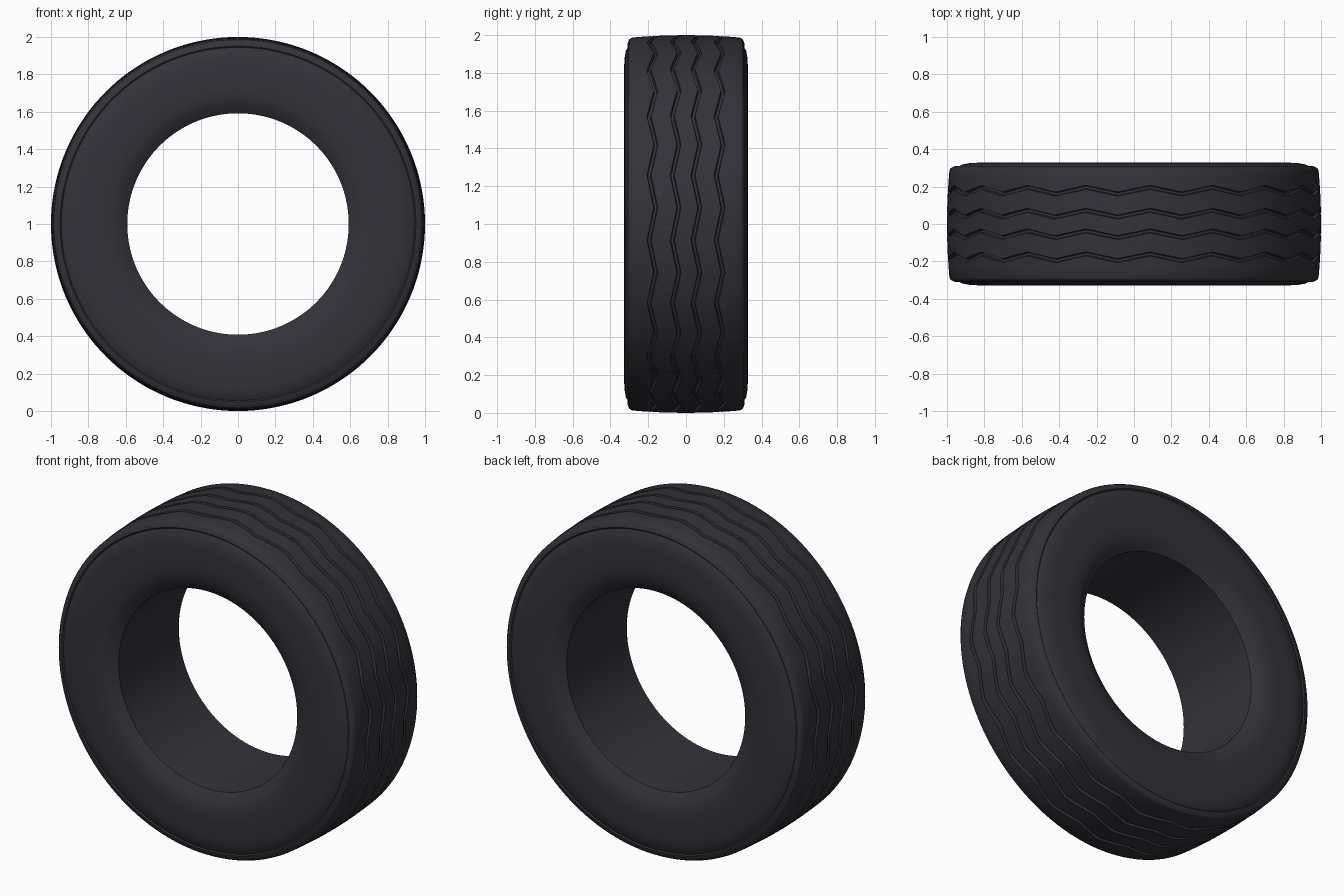
import bpy
import bmesh
import math

cube = bpy.data.objects.get("Cube")
if cube:
    bpy.data.objects.remove(cube, do_unlink=True)

SEGMENTS = 144          # divisions around the wheel axis
ZIG_STEPS = 8           # divisions per full tread zigzag
ZIG_AMPLITUDE = 0.018
GROOVE_HALF_WIDTH = 0.011
GROOVE_DEPTH = 0.02

# Rubber material
rubber = bpy.data.materials.new("dark rubber")
rubber.use_nodes = True
colour = (0.032, 0.032, 0.041, 1.0)
rubber.diffuse_color = colour
shader = rubber.node_tree.nodes["Principled BSDF"]
shader.inputs["Base Color"].default_value = colour
shader.inputs["Roughness"].default_value = 0.8


def crown(y):
    """Radius of the slightly domed tread."""
    return 1.0 - 0.013 * (y / 0.285) ** 2


def groove(centre):
    """Cross-section of one tread groove; every point follows the zigzag."""
    w = GROOVE_HALF_WIDTH
    offsets = [(w, 0), (w * 0.6, GROOVE_DEPTH), (-w * 0.6, GROOVE_DEPTH), (-w, 0)]
    return [(centre + dy, crown(centre + dy) - d, 1) for dy, d in offsets]


# Half cross-section from bore to shoulder: (y, radius, zigzag weight)
side = [(0.285, 0.592, 0), (0.318, 0.640, 0), (0.322, 0.655, 0),
        (0.327, 0.665, 0), (0.328, 0.75, 0), (0.328, 0.83, 0),
        (0.325, 0.88, 0), (0.319, 0.915, 0), (0.304, 0.944, 0),
        (0.310, 0.951, 0), (0.306, 0.967, 0), (0.298, 0.980, 0),
        (0.285, 0.987, 0)]
half = side + [(0.23, crown(0.23), 0)] + groove(0.178)
half += [(0.117, crown(0.117), 0)] + groove(0.055)
profile = half + [(0, 1, 0)] + [(-y, r, z) for y, r, z in reversed(half)]


def zigzag(i):
    """Triangle wave between -1 and 1."""
    phase = (i + ZIG_STEPS / 4) % ZIG_STEPS / ZIG_STEPS
    return 1 - abs(4 * phase - 2)


# Revolve the cross-section about the wheel axis
bm = bmesh.new()
rings = []
for i in range(SEGMENTS):
    a = math.tau * i / SEGMENTS
    shift = ZIG_AMPLITUDE * zigzag(i)
    rings.append([bm.verts.new((r * math.cos(a), y + shift * z, 1 + r * math.sin(a)))
                  for y, r, z in profile])

count = len(profile)
for i, ring in enumerate(rings):
    following = rings[(i + 1) % SEGMENTS]
    for j in range(count):
        k = (j + 1) % count
        bm.faces.new((ring[j], ring[k], following[k], following[j]))
bmesh.ops.recalc_face_normals(bm, faces=bm.faces)

mesh = bpy.data.meshes.new("tire")
bm.to_mesh(mesh)
bm.free()
mesh.materials.append(rubber)
tire = bpy.data.objects.new("tire", mesh)
bpy.context.collection.objects.link(tire)

bpy.ops.object.select_all(action="DESELECT")
tire.select_set(True)
bpy.context.view_layer.objects.active = tire
bpy.ops.object.shade_smooth_by_angle(angle=math.radians(28))
